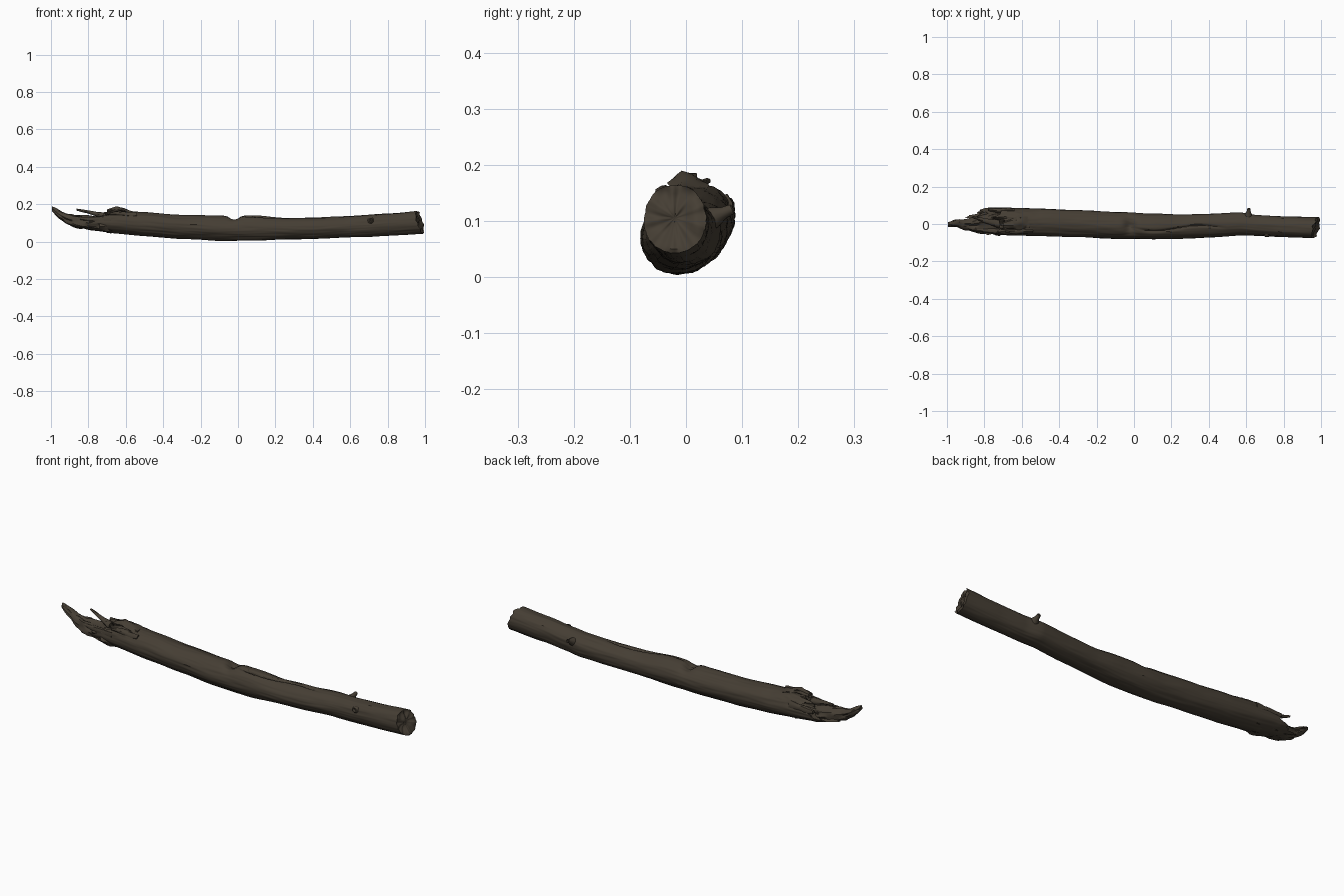
import bpy, bmesh, math, random
from mathutils import Vector, noise

if "Cube" in bpy.data.objects:
    bpy.data.objects.remove(bpy.data.objects["Cube"])

random.seed(4)
bark = bpy.data.materials.new("dark_bark")
bark.diffuse_color = (0.06, 0.048, 0.034, 1)
bark.use_nodes = True
bark.node_tree.nodes["Principled BSDF"].inputs["Base Color"].default_value = bark.diffuse_color

# trunk outline: x, y min, y max, z min, z max
OUTLINE = [(-1.0, -0.03, 0.05, 0.13, 0.18), (-0.88, -0.045, 0.075, 0.085, 0.155),
           (-0.78, -0.055, 0.088, 0.060, 0.155), (-0.65, -0.063, 0.086, 0.043, 0.168),
           (-0.5, -0.065, 0.082, 0.030, 0.158), (-0.3, -0.068, 0.075, 0.016, 0.144),
           (-0.1, -0.078, 0.063, 0.005, 0.138), (0.1, -0.082, 0.053, 0.006, 0.140),
           (0.25, -0.078, 0.051, 0.013, 0.126), (0.4, -0.070, 0.056, 0.014, 0.128),
           (0.57, -0.062, 0.062, 0.021, 0.137), (0.66, -0.064, 0.048, 0.025, 0.142),
           (0.8, -0.070, 0.041, 0.033, 0.152), (1.02, -0.077, 0.036, 0.043, 0.168)]


def section(x):
    x = max(-0.999, min(1.019, x))
    for a, b in zip(OUTLINE, OUTLINE[1:]):
        if x <= b[0]:
            t = (x - a[0]) / (b[0] - a[0])
            t = 0.5 * t + 0.5 * t * t * (3 - 2 * t)
            return [a[i] + (b[i] - a[i]) * t for i in range(1, 5)]


def dip(x, a, w):
    return math.exp(-((x - a) / w) ** 2)


def trunk_point(x, ang):
    y0, y1, z0, z1 = section(x)
    c, s = math.cos(ang), math.sin(ang)
    # long bark grain, soft lumps, notch on top and a lengthwise crack
    r = 1 + 0.05 * noise.noise((x * 3, c * 1.5, s * 1.5))
    r += 0.025 * noise.noise((x * 9, c * 5, s * 5 + 9)) + 0.018 * noise.noise((x * 5, c * 16, s * 16))
    top = max(0, s)
    r -= 0.40 * top ** 4 * dip(x, -0.02, 0.028)
    if 0 < x < 0.5:
        off = ang - 1.75 - 0.2 * math.sin(x * 14)
        r -= 0.16 * dip(off, 0, 0.09) * min(1, x * 12, (0.5 - x) * 8)
    if x < -0.5:
        r += min(1, (-0.5 - x) * 7) * 0.12 * top * noise.noise((x * 22, c * 4, s * 4 + 3))
    return Vector((x, (y0 + y1) / 2 + (y1 - y0) / 2 * r * c, (z0 + z1) / 2 + (z1 - z0) / 2 * r * s))


def left_end(ang):
    s = math.sin(ang)
    jag = 0.055 * noise.noise((math.cos(ang) * 5, s * 5, 2)) + random.uniform(-0.012, 0.012)
    return -0.775 + 0.09 * s + jag


def right_end(ang):
    c, s = math.cos(ang), math.sin(ang)
    return 0.972 + 0.012 * c - 0.018 * s + 0.012 * noise.noise((c * 3, s * 3, 7))


def finish(bm, name, angle=40):
    bmesh.ops.recalc_face_normals(bm, faces=bm.faces)
    me = bpy.data.meshes.new(name)
    bm.to_mesh(me)
    bm.free()
    me.materials.append(bark)
    ob = bpy.data.objects.new(name, me)
    bpy.context.collection.objects.link(ob)
    bpy.ops.object.select_all(action='DESELECT')
    ob.select_set(True)
    bpy.context.view_layer.objects.active = ob
    bpy.ops.object.shade_smooth_by_angle(angle=math.radians(angle))
    return ob


def skin(bm, rings):
    n = len(rings[0])
    vs = [[bm.verts.new(p) for p in ring] for ring in rings]
    for a, b in zip(vs, vs[1:]):
        for i in range(n):
            bm.faces.new((a[i], a[(i + 1) % n], b[(i + 1) % n], b[i]))
    for ring in (vs[0], vs[-1]):
        mid = bm.verts.new(sum((v.co for v in ring), Vector()) / n)
        for i in range(n):
            bm.faces.new((ring[i], ring[(i + 1) % n], mid))


# trunk with torn left end and rough sawn right end
N, M = 88, 190
angles = [2 * math.pi * i / N for i in range(N)]
ends = [(left_end(a), right_end(a)) for a in angles]
rings = [[trunk_point(l + (r - l) * k / M, a) for a, (l, r) in zip(angles, ends)] for k in range(M + 1)]


def end_rings(rim, centre, depth, freq):
    out = []
    for f in (0.88, 0.74, 0.58, 0.42, 0.26, 0.1):
        ring = []
        for p in rim:
            q = centre.lerp(p, f)
            q.x += depth * noise.noise((q.y * freq, q.z * freq, 5))
            ring.append(q)
        out.append(ring)
    return out


left = end_rings(rings[0], Vector((-0.76, 0.01, 0.105)), 0.07, 40)
right = end_rings(rings[-1], Vector((0.965, -0.02, 0.105)), 0.014, 30)
bm = bmesh.new()
skin(bm, left[::-1] + rings + right)
finish(bm, "trunk")


def splinter(name, path, sides=14, rough=0.25):
    """Tapered shard; path holds x, y, z, half width, half height."""
    bm, shard = bmesh.new(), []
    for a, b in zip(path, path[1:]):
        for k in range(6):
            x, y, z, w, h = [p + (q - p) * k / 6 for p, q in zip(a, b)]
            ring = []
            for i in range(sides):
                t = 2 * math.pi * i / sides
                g = 1 + rough * noise.noise((x * 18, math.cos(t) * 2 + y * 30, math.sin(t) * 2))
                ring.append(Vector((x, y + w * g * math.cos(t), z + h * g * math.sin(t))))
            shard.append(ring)
    skin(bm, shard)
    finish(bm, name)


# long tongue of wood left on the torn end
splinter("torn_tongue", [(-0.66, 0.01, 0.09, 0.058, 0.040), (-0.78, 0.005, 0.098, 0.056, 0.036),
                         (-0.86, -0.005, 0.108, 0.040, 0.032), (-0.92, 0.0, 0.126, 0.023, 0.026),
                         (-0.96, 0.004, 0.148, 0.018, 0.020), (-1.0, -0.004, 0.180, 0.010, 0.010)], 22, 0.5)
# thin splinters and raised flakes
splinter("upper_splinter", [(-0.72, 0.0, 0.14, 0.022, 0.016), (-0.80, 0.018, 0.158, 0.012, 0.009),
                            (-0.875, 0.042, 0.174, 0.005, 0.004)])
splinter("back_splinter", [(-0.64, 0.070, 0.120, 0.014, 0.028), (-0.73, 0.074, 0.124, 0.013, 0.018),
                           (-0.79, 0.080, 0.128, 0.008, 0.008)])
splinter("front_splinter", [(-0.68, -0.045, 0.115, 0.014, 0.024), (-0.77, -0.036, 0.118, 0.013, 0.016),
                            (-0.86, -0.032, 0.125, 0.006, 0.006)])
splinter("top_flake", [(-0.56, 0.005, 0.150, 0.030, 0.012), (-0.62, 0.002, 0.168, 0.034, 0.012),
                       (-0.65, 0.0, 0.174, 0.026, 0.012), (-0.71, -0.005, 0.158, 0.012, 0.010)], 14, 0.6)
splinter("side_flake", [(-0.54, -0.035, 0.140, 0.014, 0.012), (-0.63, -0.040, 0.150, 0.014, 0.013),
                        (-0.70, -0.040, 0.146, 0.006, 0.006)], 14, 0.5)


# broken twig stub and knot: short rings along a direction
def stub(name, base, direction, profile):
    d = Vector(direction).normalized()
    u = d.orthogonal().normalized()
    v = d.cross(u)
    rings = [[Vector(base) + d * h + r * (u * math.cos(t) + v * math.sin(t))
              for t in [2 * math.pi * i / 12 for i in range(12)]] for h, r in profile]
    bm = bmesh.new()
    skin(bm, rings)
    finish(bm, name)


stub("twig_stub", (0.61, 0.035, 0.10), (0.1, 1, 0.45),
     [(0, 0.024), (0.02, 0.018), (0.035, 0.011), (0.052, 0.009), (0.054, 0.006), (0.046, 0.004)])
stub("knot", (0.71, -0.058, 0.113), (0, -1, 0.2),
     [(0, 0.018), (0.008, 0.013), (0.011, 0.010), (0.007, 0.006), (0.002, 0.003)])
